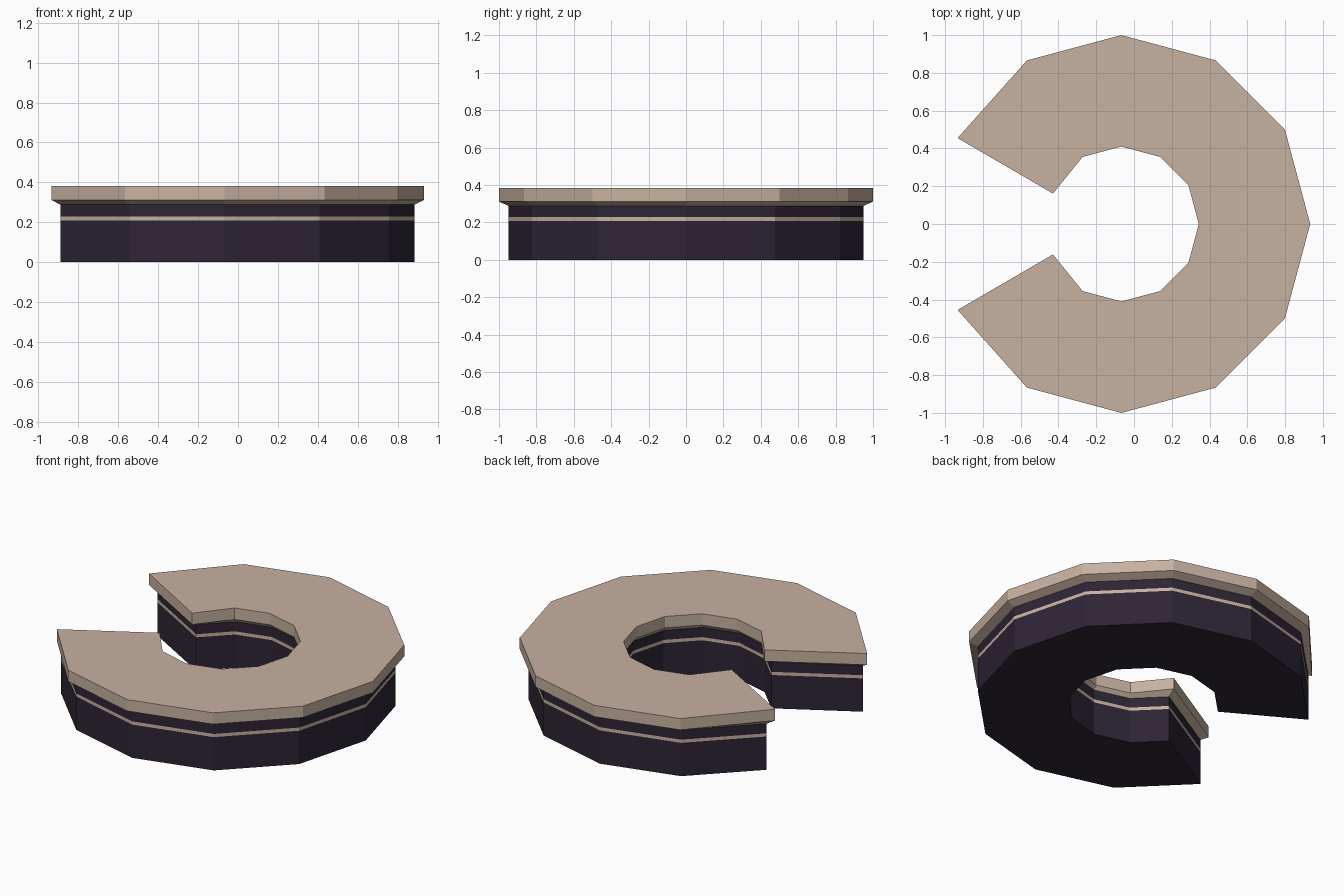
import bpy, bmesh, math
from mathutils import Vector

if "Cube" in bpy.data.objects:
    bpy.data.objects.remove(bpy.data.objects["Cube"])

CX = -0.067  # ring centre, so the open ring is centred on x = 0


def material(name, rgb):
    m = bpy.data.materials.new(name)
    m.diffuse_color = (*rgb, 1)
    m.use_nodes = True
    m.node_tree.nodes["Principled BSDF"].inputs["Base Color"].default_value = m.diffuse_color
    return m


cream = material("warm beige", (0.57, 0.44, 0.35))
plum = material("dark plum", (0.027, 0.018, 0.036))


def outline(r_out, r_in, end_out=(0, 0), end_in=(0, 0)):
    """Open 12-sided ring with a 60 degree gap at -x; the end corners can be nudged."""
    def arc(r, nudge):
        pts = []
        for a in range(-150, 151, 30):
            t = math.radians(a)
            x, y = CX + r * math.cos(t), r * math.sin(t)
            if abs(a) == 150:
                x += nudge[0]
                y += math.copysign(nudge[1], y) * (1 if nudge[1] >= 0 else -1)
            pts.append((x, y))
        return pts
    return arc(r_out, end_out) + arc(r_in, end_in)[::-1]


def toward_gap(pts, corner_out, corner_in):
    """Place the four end corners, mirrored in y."""
    n = len(pts) // 2
    pts[n - 1], pts[0] = corner_out, (corner_out[0], -corner_out[1])
    pts[n], pts[-1] = corner_in, (corner_in[0], -corner_in[1])
    return pts


def loft(name, levels, mats, band=None):
    """Stack outlines into a solid; side faces within the band use the second material."""
    bm = bmesh.new()
    rings = [[bm.verts.new((x, y, z)) for x, y in pts] for pts, z in levels]
    for lo, hi in zip(rings, rings[1:]):
        n = len(lo)
        for i in range(n):
            j = (i + 1) % n
            f = bm.faces.new((lo[i], lo[j], hi[j], hi[i]))
            if band and band[0] < f.calc_center_median().z < band[1]:
                f.material_index = 1
    bm.faces.new(rings[0][::-1])
    bm.faces.new(rings[-1])
    bmesh.ops.recalc_face_normals(bm, faces=bm.faces)
    me = bpy.data.meshes.new(name)
    bm.to_mesh(me)
    bm.free()
    for m in mats:
        me.materials.append(m)
    ob = bpy.data.objects.new(name, me)
    bpy.context.collection.objects.link(ob)
    return ob


body = outline(0.95, 0.43)
lip = toward_gap(outline(1.0, 0.41), (-0.934, 0.455), (-0.429, 0.161))

# Counter body with a thin beige stripe all round
loft("counter_body", [(body, 0), (body, 0.208), (body, 0.228), (body, 0.288)],
     [plum, cream], band=(0.208, 0.228))

# Overhanging worktop with a chamfered underside
loft("worktop", [(body, 0.288), (lip, 0.312), (lip, 0.383)], [cream])
